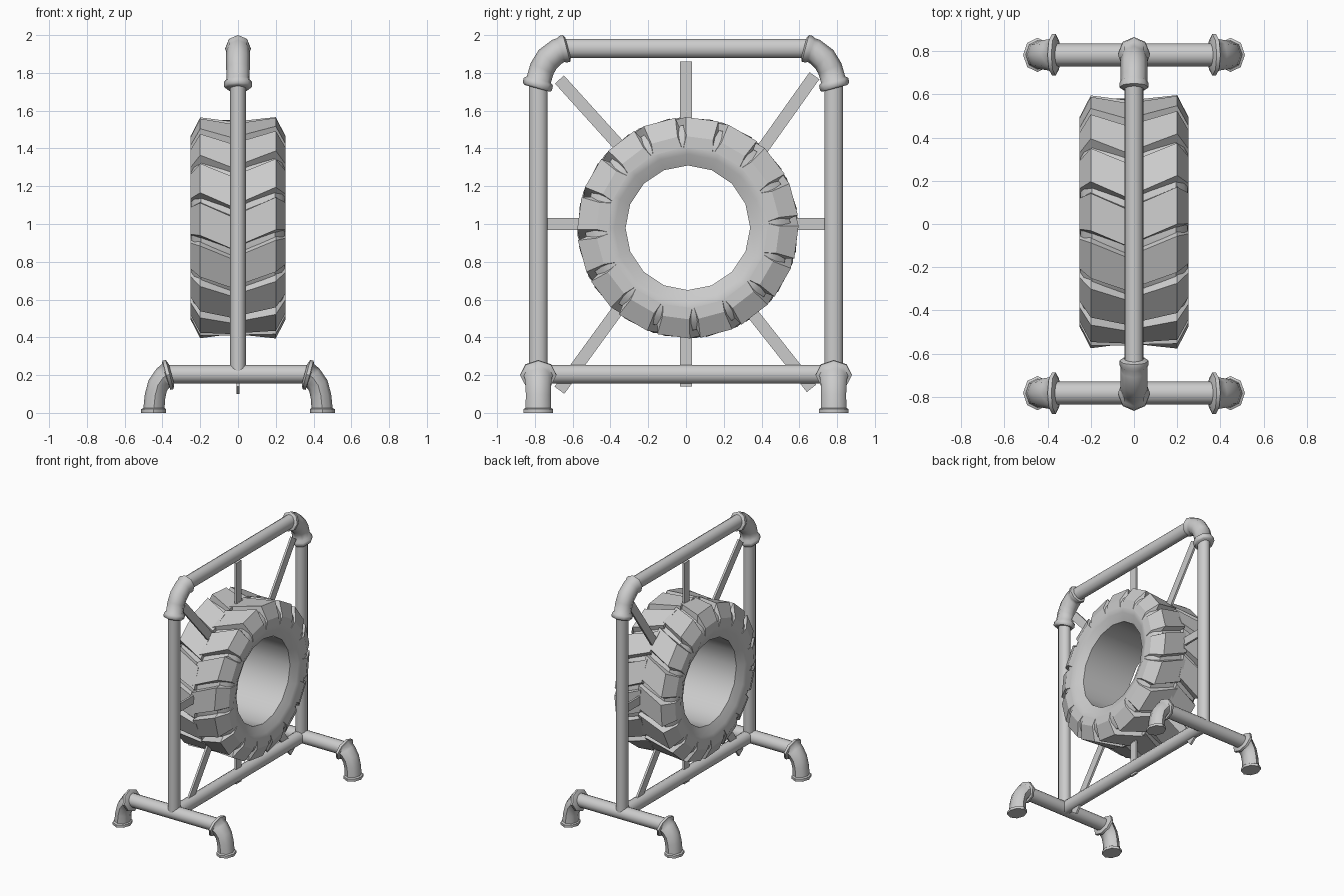
import bpy, bmesh
from math import sin, cos, radians, pi
from mathutils import Vector

if "Cube" in bpy.data.objects:
    bpy.data.objects.remove(bpy.data.objects["Cube"])

TC = Vector((0, 0.01, 0.98))   # tyre centre


def finish(name, bm, angle=35):
    bmesh.ops.recalc_face_normals(bm, faces=bm.faces)
    me = bpy.data.meshes.new(name)
    bm.to_mesh(me)
    bm.free()
    ob = bpy.data.objects.new(name, me)
    bpy.context.collection.objects.link(ob)
    bpy.ops.object.select_all(action='DESELECT')
    ob.select_set(True)
    bpy.context.view_layer.objects.active = ob
    bpy.ops.object.shade_smooth_by_angle(angle=radians(angle))
    return ob


def skin(bm, rings, closed=False):
    """Bridge rings of points; cap the ends unless closed into a loop."""
    vs = [[bm.verts.new(p) for p in ring] for ring in rings]
    n = len(vs[0])
    pairs = list(zip(vs, vs[1:])) + ([(vs[-1], vs[0])] if closed else [])
    for a, b in pairs:
        for i in range(n):
            j = (i + 1) % n
            bm.faces.new((a[i], a[j], b[j], b[i]))
    if not closed:
        bm.faces.new(vs[0])
        bm.faces.new(vs[-1])


def pipe(name, a, b, ua, ub, sides=14):
    """Straight pipe; ua and ub are the cross-section half axes."""
    bm = bmesh.new()
    ua, ub = Vector(ua), Vector(ub)
    skin(bm, [[Vector(c) + ua * cos(2 * pi * i / sides) + ub * sin(2 * pi * i / sides)
               for i in range(sides)] for c in (a, b)])
    return finish(name, bm)


def elbow(name, origin, inward, side, rows, wide, sides=8):
    """Collared bend; rows are (inward, up, tilt, radius)."""
    bm = bmesh.new()
    o, h, w, up = Vector(origin), Vector(inward), Vector(side), Vector((0, 0, 1))
    rings = []
    for u, v, tilt, r in rows:
        t = radians(tilt)
        across = h * cos(t) - up * sin(t)
        c = o + h * u + up * v
        rings.append([c + across * r * cos(2 * pi * i / sides) + w * r * wide * sin(2 * pi * i / sides)
                      for i in range(sides)])
    skin(bm, rings)
    return finish(name, bm, 50)


# upright frame
TOP = [(-.005, -.025, 15, .07), (-.005, -.015, 15, .08), (0, .01, 15, .08), (.003, .022, 15, .066),
       (.02, .08, 25, .067), (.05, .13, 45, .068), (.1, .17, 65, .067), (.12, .178, 72, .066),
       (.13, .182, 75, .073), (.15, .187, 75, .073), (.158, .189, 75, .055)]
FOOT = [(0, 0, 0, .066), (0, .02, 0, .066), (.002, .026, 0, .056), (.008, .09, 10, .055),
        (.022, .145, 30, .056), (.05, .185, 55, .06), (.064, .197, 72, .064),
        (.068, .199, 75, .08), (.085, .203, 75, .08), (.095, .205, 75, .055)]
pipe("top_rail", (0, -.66, 1.93), (0, .66, 1.93), (.045, 0, 0), (0, 0, .052))
pipe("bottom_rail", (0, -.78, .205), (0, .78, .205), (.045, 0, 0), (0, 0, .05))
for s, end in ((-1, "front"), (1, "back")):
    y = s * .782
    pipe(end + "_post", (0, y, .2), (0, y, 1.76), (.042, 0, 0), (0, .05, 0))
    elbow(end + "_top_elbow", (0, y, 1.743), (0, -s, 0), (1, 0, 0), TOP, .93)
    pipe(end + "_crossbar", (-.38, y, .205), (.38, y, .205), (0, .053, 0), (0, 0, .05))
    for q, lr in ((-1, "left"), (1, "right")):
        elbow(f"{end}_{lr}_foot", (q * .447, y, 0), (-q, 0, 0), (0, 1, 0), FOOT, 1.2)


# tyre carcass, lathed around the x axis
def around(x, r, deg):
    a = radians(deg)
    return TC + Vector((x, -r * cos(a), r * sin(a)))


half = [(.21, .33), (.24, .39), (.25, .42), (.248, .465), (.232, .505), (.195, .548), (.04, .55)]
profile = half + [(-x, r) for x, r in reversed(half)]
bm = bmesh.new()
skin(bm, [[around(x, r, 22.5 * k) for x, r in profile] for k in range(16)], True)
finish("tyre", bm, 40)

# chevron tread blocks on each half
bm = bmesh.new()
STATIONS = [(-.01, .572), (.2, .586), (.252, .485)]
for q in (-1, 1):
    for k in range(16):
        rings = []
        for x, r in STATIONS:
            lo = 41 + 22.5 * k + (3 if q > 0 else 0) + 43 * (min(x, .2) - .2)
            hi = lo + 17
            rings.append([around(q * x, r - .06, lo - 2), around(q * x, r, lo),
                          around(q * x, r, hi), around(q * x, r - .06, hi + 2)])
        skin(bm, rings)
finish("tyre_treads", bm, 20)

# flat straps holding the tyre in the frame
ENDS = [(0, 1.86), (0, .14), (-.77, 1.0), (.77, 1.0),
        (-.67, 1.765), (.68, 1.785), (-.67, .12), (.665, .13)]
STARTS = [(0, 1.5), (0, .45), (-.54, 1.0), (.54, 1.0),
          (-.34, 1.40), (.385, 1.37), (-.35, .56), (.325, .56)]
for i, (a, b) in enumerate(zip(STARTS, ENDS)):
    a, b = Vector((0, *a)), Vector((0, *b))
    d = (b - a).normalized()
    w, t = Vector((0, -d.z, d.y)) * .032, Vector((.008, 0, 0))
    bm = bmesh.new()
    skin(bm, [[c + w + t, c - w + t, c - w - t, c + w - t] for c in (a, b)])
    finish(f"strap_{i + 1}", bm)
